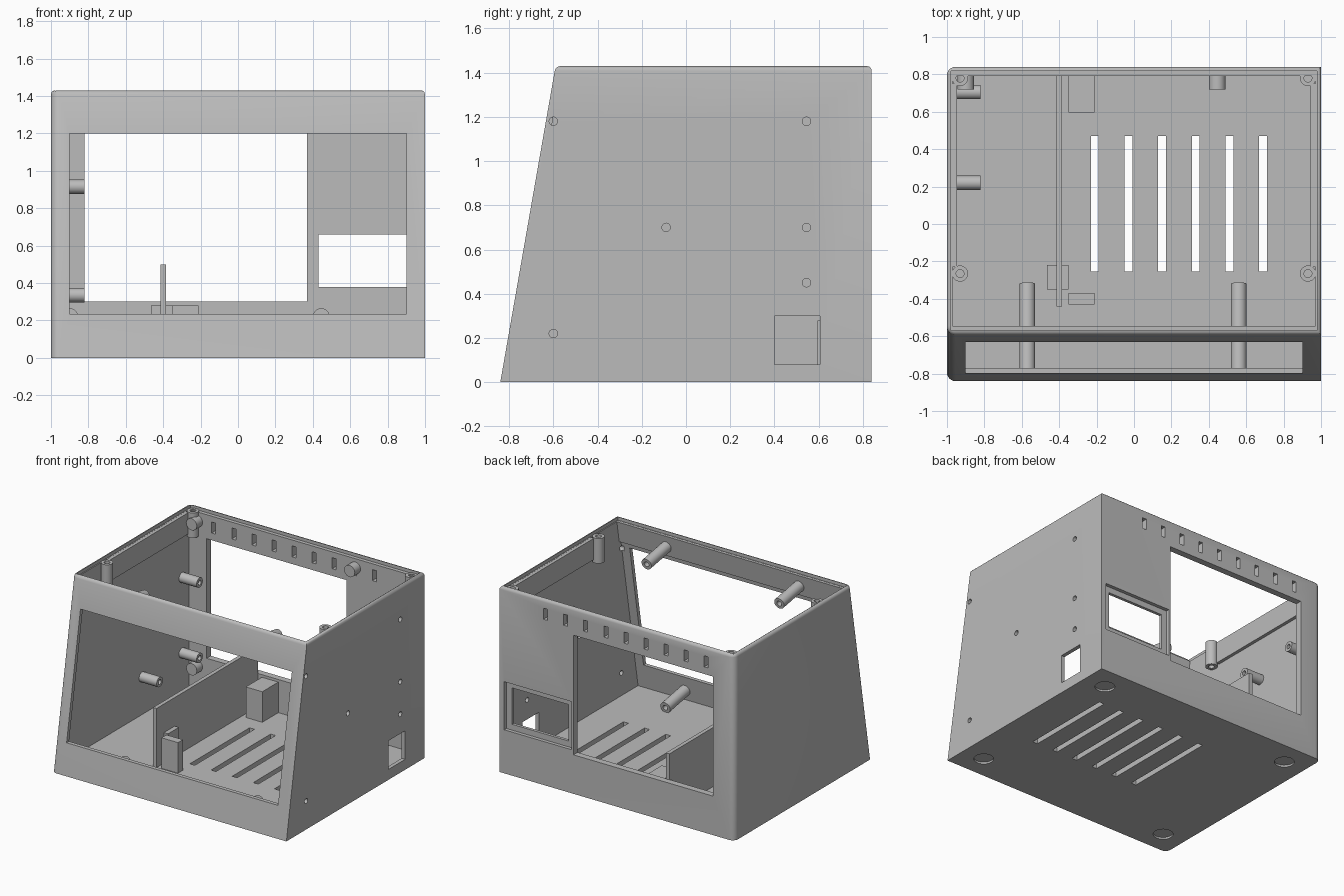
import bpy
import bmesh
import math
from mathutils import Vector

cube = bpy.data.objects.get("Cube")
if cube:
    bpy.data.objects.remove(cube, do_unlink=True)

grey = bpy.data.materials.new("plain grey")
grey.use_nodes = True
grey.diffuse_color = (0.5, 0.5, 0.5, 1)
grey.node_tree.nodes["Principled BSDF"].inputs["Base Color"].default_value = (0.5, 0.5, 0.5, 1)

SLOPE = 0.25 / 1.43
TOP = 1.43


def front_y(z, inset=0.0):
    return -0.84 + SLOPE * z + inset


def finish(name, bm):
    bmesh.ops.recalc_face_normals(bm, faces=bm.faces)
    mesh = bpy.data.meshes.new(name)
    bm.to_mesh(mesh)
    bm.free()
    mesh.materials.append(grey)
    obj = bpy.data.objects.new(name, mesh)
    bpy.context.collection.objects.link(obj)
    return obj


def prism_bm(profile, x0, x1):
    """Side profile of (y, z) points extruded along x."""
    bm = bmesh.new()
    face = bm.faces.new([bm.verts.new((x0, y, z)) for y, z in profile])
    ext = bmesh.ops.extrude_face_region(bm, geom=[face])
    verts = [v for v in ext["geom"] if isinstance(v, bmesh.types.BMVert)]
    bmesh.ops.translate(bm, verts=verts, vec=(x1 - x0, 0, 0))
    bmesh.ops.recalc_face_normals(bm, faces=bm.faces)
    return bm


def prism(name, profile, x0, x1):
    return finish(name, prism_bm(profile, x0, x1))


def box(name, xs, ys, zs):
    profile = [(ys[0], zs[0]), (ys[1], zs[0]), (ys[1], zs[1]), (ys[0], zs[1])]
    return prism(name, profile, xs[0], xs[1])


def smooth(obj):
    bpy.ops.object.select_all(action="DESELECT")
    obj.select_set(True)
    bpy.context.view_layer.objects.active = obj
    bpy.ops.object.shade_smooth_by_angle(angle=math.radians(35))


def rod(name, start, end, radius, bore=0.0):
    """Round peg between two points, with a bore if one is given."""
    start, end = Vector(start), Vector(end)
    axis = end - start
    bm = bmesh.new()
    inner = bore if bore else 0.0
    length = axis.length
    section = [(inner, 0), (radius, 0), (radius, length), (inner, length)]
    verts = [bm.verts.new((r, 0, h)) for r, h in section]
    edges = [bm.edges.new((verts[i], verts[i + 1])) for i in range(3)]
    if bore:
        edges.append(bm.edges.new((verts[3], verts[0])))
    bmesh.ops.spin(bm, geom=verts + edges, cent=(0, 0, 0), axis=(0, 0, 1),
                   angle=math.tau, steps=28, use_duplicate=False)
    bmesh.ops.remove_doubles(bm, verts=bm.verts, dist=0.0001)
    bm.transform(axis.to_track_quat("Z", "Y").to_matrix().to_4x4())
    bmesh.ops.translate(bm, verts=bm.verts, vec=start)
    obj = finish(name, bm)
    smooth(obj)
    return obj


def cut(target, cutter):
    mod = target.modifiers.new("cut", "BOOLEAN")
    mod.operation = "DIFFERENCE"
    mod.solver = "EXACT"
    mod.object = cutter
    bpy.ops.object.select_all(action="DESELECT")
    bpy.context.view_layer.objects.active = target
    bpy.ops.object.modifier_apply(modifier=mod.name)
    bpy.data.objects.remove(cutter, do_unlink=True)


# Outer body: sloped front, rounded corners on the -x side, softened rim
bm = prism_bm([(-0.84, 0), (0.84, 0), (0.84, TOP), (front_y(TOP), TOP)], -1, 1)
corners = [e for e in bm.edges
           if all(v.co.x < -0.99 for v in e.verts)
           and abs(e.verts[0].co.z - e.verts[1].co.z) > 1]
bmesh.ops.bevel(bm, geom=corners, offset=0.045, segments=6, profile=0.5, affect="EDGES")
rim = [e for e in bm.edges if all(v.co.z > TOP - 0.001 for v in e.verts)]
bmesh.ops.bevel(bm, geom=rim, offset=0.022, segments=3, profile=0.5, affect="EDGES")
shell = finish("case_shell", bm)

# Hollow interior and the lid seat around the rim
FLOOR = 0.045
cut(shell, prism("cavity", [(front_y(FLOOR, 0.03), FLOOR), (0.79, FLOOR), (0.79, 1.6),
                            (front_y(1.6, 0.03), 1.6)], -0.97, 0.97))
cut(shell, box("lid_seat", (-0.978, 0.978), (-0.57, 0.818), (1.405, 1.6)))

# Front window, back opening and the stepped back socket
cut(shell, box("front_window", (-0.9, 0.9), (-1, -0.5), (0.235, 1.2)))
cut(shell, box("back_opening", (-0.82, 0.37), (0.7, 1), (0.30, 1.22)))
cut(shell, box("socket_recess", (0.385, 0.96), (0.813, 1), (0.335, 0.705)))
cut(shell, box("socket_hole", (0.43, 0.91), (0.7, 1), (0.38, 0.66)))

# Vents along the top of the back
for i in range(9):
    x = -0.76 + 0.171 * i
    cut(shell, box("back_vent", (x - 0.017, x + 0.017), (0.7, 1), (1.275, 1.36)))

# Floor vents
for i in range(6):
    x = -0.21 + 0.18 * i
    cut(shell, box("floor_vent", (x - 0.021, x + 0.021), (-0.255, 0.47), (-0.1, 0.1)))

# Side port and screw holes on the +x side
cut(shell, box("side_port", (0.9, 1.1), (0.4, 0.605), (0.08, 0.30)))
for y, z in [(-0.6, 1.18), (0.545, 1.18), (-0.09, 0.70), (0.545, 0.70),
             (0.545, 0.45), (-0.6, 0.22)]:
    cut(shell, rod("screw_hole", (0.95, y, z), (1.1, y, z), 0.019))

# Round foot recesses underneath
for sx in (-1, 1):
    for sy in (-1, 1):
        x, y = 0.82 * sx, 0.66 * sy
        cut(shell, rod("foot_recess", (x, y, -0.1), (x, y, 0.014), 0.07))
smooth(shell)

# Thickened bands and lid screw posts inside the rim
for sx, side in ((-1, "right"), (1, "left")):
    box(side + "_rim_band", sorted((0.945 * sx, 0.975 * sx)), (-0.23, 0.75), (1.24, 1.404))
    for y, place in ((-0.265, "front"), (0.78, "back")):
        rod(f"{side}_{place}_lid_post", (0.93 * sx, y, 1.22), (0.93 * sx, y, 1.412),
            0.043, 0.021)
prism("front_rim_band", [(front_y(1.24, 0.025), 1.24), (front_y(1.24, 0.05), 1.24),
                         (front_y(1.404, 0.05), 1.404), (front_y(1.404, 0.025), 1.404)],
      -0.972, 0.972)

# Standoffs on the -x wall
for y in (0.22, 0.705):
    for z in (0.335, 0.915):
        rod("side_standoff", (-0.975, y, z), (-0.82, y, z), 0.038, 0.018)

# Standoffs square to the sloped front, and pads on the back wall
for x in (-0.57, 0.56):
    for z, reach in ((0.125, 0.25), (1.32, 0.27)):
        y = front_y(z, 0.02)
        rod("front_standoff", (x, y, z), (x, y + reach, z - reach * SLOPE), 0.042, 0.02)
for x in (-0.9, 0.445):
    for z in (0.22, 1.335):
        rod("back_pad", (x, 0.8, z), (x, 0.72, z), 0.045)

# Divider wall with its supporting blocks
box("divider", (-0.415, -0.385), (-0.44, 0.795), (0.04, 0.5))
box("divider_block_outer", (-0.465, -0.41), (-0.35, -0.22), (0.04, 0.28))
box("divider_block_inner", (-0.39, -0.35), (-0.35, -0.22), (0.04, 0.28))
box("front_stop", (-0.35, -0.21), (-0.43, -0.37), (0.04, 0.28))
box("back_stop", (-0.35, -0.21), (0.595, 0.795), (0.04, 0.28))
